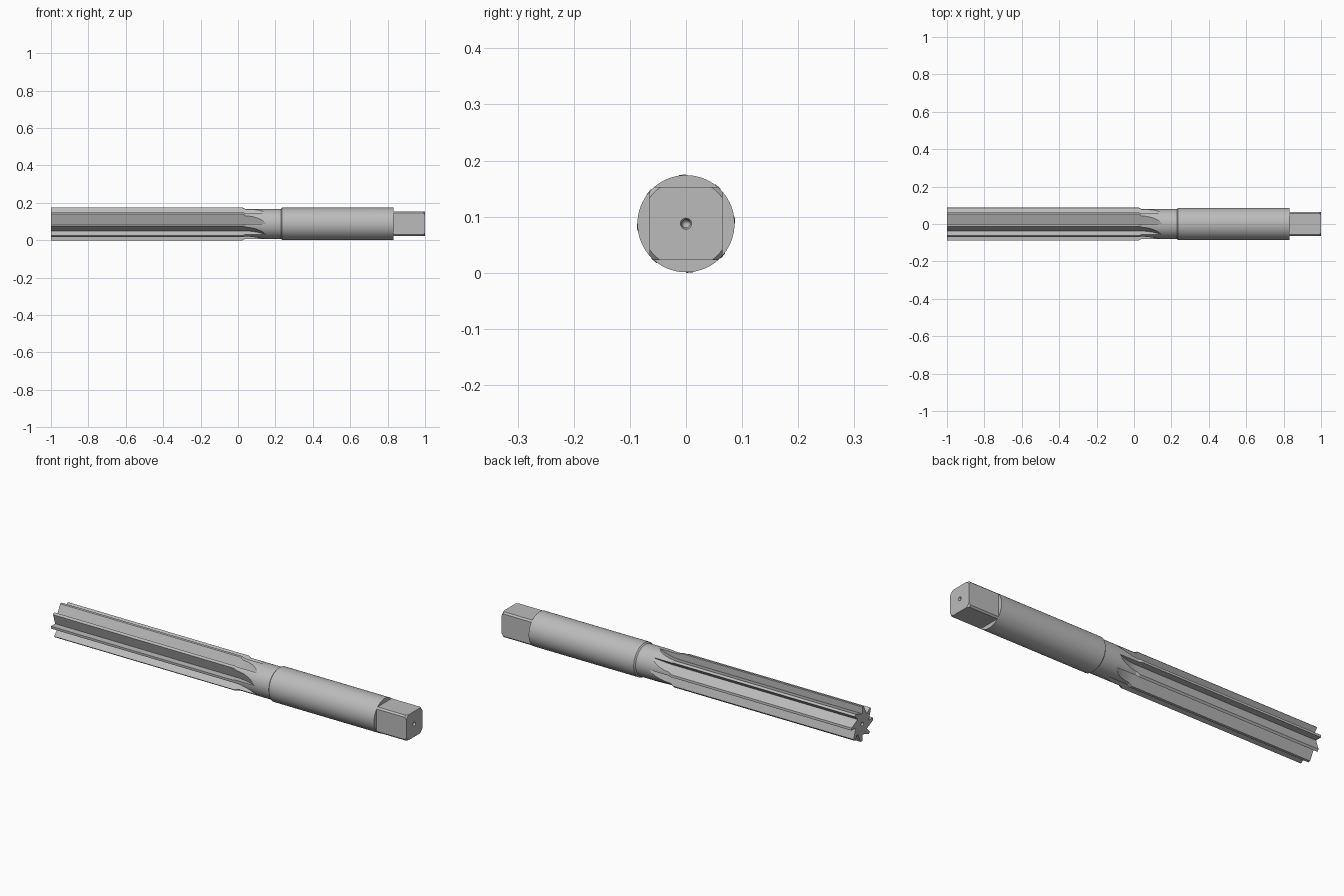
import bpy, bmesh, math
from mathutils import Matrix, Vector

old = bpy.data.objects.get("Cube")
if old:
    bpy.data.objects.remove(old)

R = 0.0875          # cutting radius, also the height of the axis
TEETH = 8
SEGMENTS = 96

steel = bpy.data.materials.new("steel grey")
steel.use_nodes = True
colour = (0.5, 0.5, 0.5, 1)
steel.diffuse_color = colour
steel.node_tree.nodes["Principled BSDF"].inputs["Base Color"].default_value = colour


def finish(bm, name):
    """Turn a bmesh centred on the x axis into an object lifted onto the floor."""
    bmesh.ops.recalc_face_normals(bm, faces=bm.faces)
    mesh = bpy.data.meshes.new(name)
    bm.to_mesh(mesh)
    bm.free()
    mesh.materials.append(steel)
    obj = bpy.data.objects.new(name, mesh)
    obj.location.z = R
    bpy.context.collection.objects.link(obj)
    return obj


def revolve(profile, name):
    """Spin (x, radius) points about the x axis."""
    bm = bmesh.new()
    verts = [bm.verts.new((x, 0, r)) for x, r in profile]
    edges = [bm.edges.new(pair) for pair in zip(verts, verts[1:])]
    bmesh.ops.spin(bm, geom=verts + edges, cent=(0, 0, 0), axis=(1, 0, 0),
                   angle=math.tau, steps=SEGMENTS)
    bmesh.ops.remove_doubles(bm, verts=bm.verts, dist=1e-5)
    return finish(bm, name)


def loft(bm, sections):
    """Closed solid through matching cross-sections."""
    rings = [[bm.verts.new(p) for p in s] for s in sections]
    n = len(rings[0])
    for a, b in zip(rings, rings[1:]):
        for i in range(n):
            j = (i + 1) % n
            bm.faces.new((a[i], a[j], b[j], b[i]))
    bm.faces.new(rings[0])
    bm.faces.new(rings[-1])


# Turned body: centre holes, toothed length, neck, shank, chamfered drive end
body = revolve([
    (-0.965, 0), (-0.98, 0.006), (-0.993, 0.006), (-1, 0.010),
    (-1, R), (0.025, R), (0.04, 0.080), (0.23, 0.080), (0.236, 0.0865),
    (0.992, 0.0865), (1, 0.0795),
    (1, 0.010), (0.993, 0.007), (0.98, 0.007), (0.965, 0)], "reamer_body")

# Flutes: radial cutting face, sloping back, curved run-out into the neck
bm = bmesh.new()
pitch = math.tau / TEETH
rake = Vector((math.cos(pitch), -math.sin(pitch)))
root = rake * 0.053
back_tip = root + (Vector((0.0865, -0.0125)) - root) * 1.25
stations = [(-1.05, 0), (0.03, 0)]
stations += [(0.03 + 0.015 * i, 0.027 * (i / 8) ** 2) for i in range(1, 11)]
for k in range(TEETH):
    turn = Matrix.Rotation(k * pitch, 3, 'X')
    sections = []
    for x, lift in stations:
        points = [p + rake * lift for p in (root, rake * 0.11, back_tip)]
        sections.append([turn @ Vector((x, -p.x, p.y)) for p in points])
    loft(bm, sections)
flute_cutter = finish(bm, "flute_cutter")

# Four flats for the square drive
bm = bmesh.new()
for k in range(4):
    turn = Matrix.Rotation(k * math.pi / 2, 3, 'X')
    loft(bm, [[turn @ Vector((x, y, z)) for y, z in
               ((-0.062, 0.065), (0.062, 0.065), (0.062, 0.12), (-0.062, 0.12))]
              for x in (0.832, 1.05)])
flat_cutter = finish(bm, "drive_flat_cutter")

# Cut the body, then drop the cutters
bpy.context.view_layer.objects.active = body
for cutter in (flute_cutter, flat_cutter):
    cutter.hide_render = True
    mod = body.modifiers.new(cutter.name, 'BOOLEAN')
    mod.operation = 'DIFFERENCE'
    mod.solver = 'EXACT'
    mod.object = cutter
    bpy.ops.object.modifier_apply(modifier=mod.name)
    bpy.data.objects.remove(cutter)

bpy.ops.object.select_all(action='DESELECT')
body.select_set(True)
bpy.ops.object.shade_smooth_by_angle(angle=math.radians(25))
